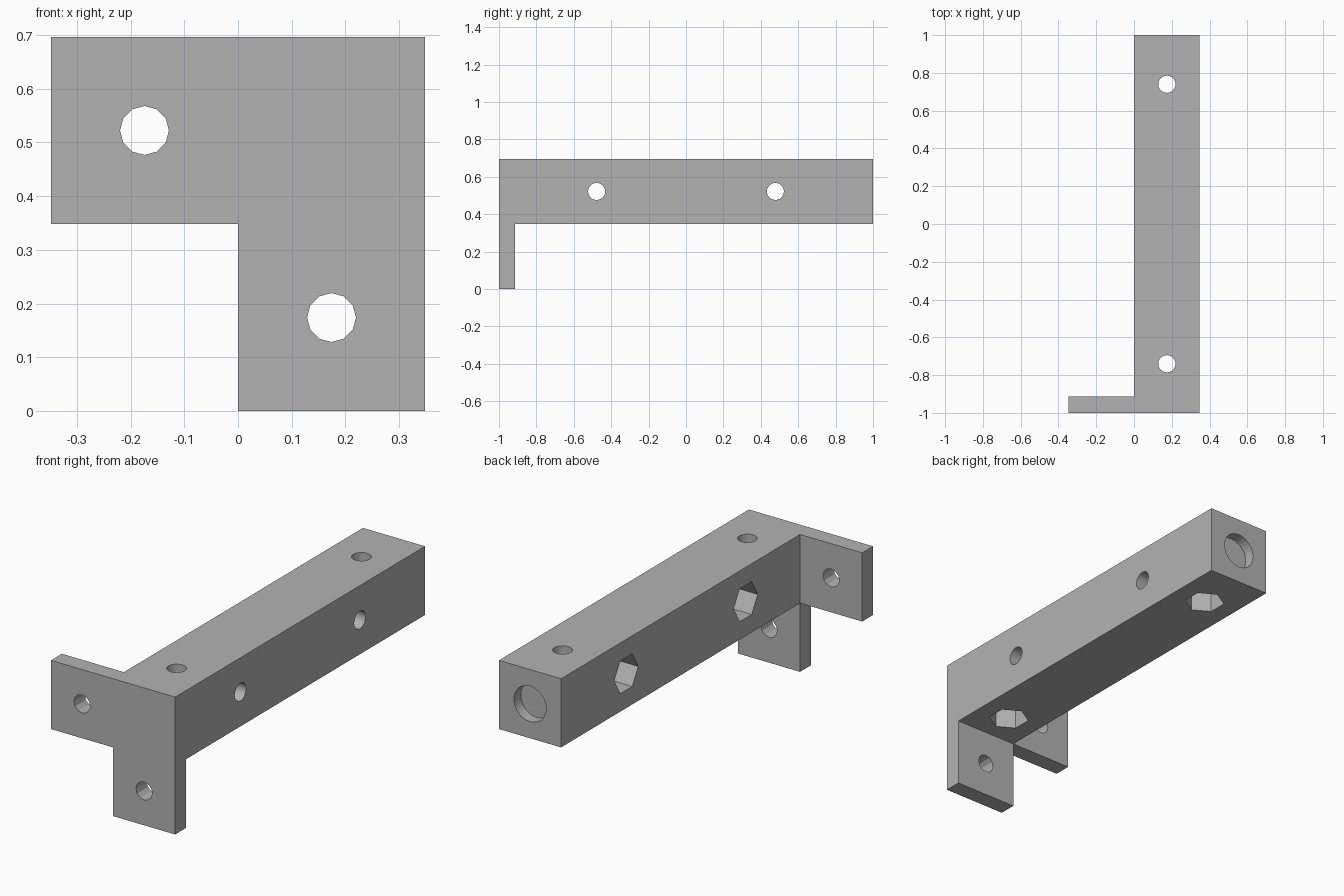
import bpy, bmesh, math
from mathutils import Matrix, Vector

cube = bpy.data.objects.get("Cube")
if cube:
    bpy.data.objects.remove(cube, do_unlink=True)

S = 0.348          # beam width and flange side
H = S / 2          # half of it
T = 0.087          # flange thickness
BORE = 0.0455      # screw hole radius
ZC = S + H         # beam axis height

grey = bpy.data.materials.new("plain grey")
grey.use_nodes = True
colour = (0.45, 0.45, 0.45, 1)
grey.diffuse_color = colour
grey.node_tree.nodes["Principled BSDF"].inputs["Base Color"].default_value = colour


def make_object(name, bm):
    bmesh.ops.recalc_face_normals(bm, faces=bm.faces)
    mesh = bpy.data.meshes.new(name)
    bm.to_mesh(mesh)
    bm.free()
    mesh.materials.append(grey)
    ob = bpy.data.objects.new(name, mesh)
    bpy.context.collection.objects.link(ob)
    return ob


def prism(bm, start, end, radius, sides):
    """Straight cutter from start to end, with a corner along y or z."""
    a, b = Vector(start), Vector(end)
    axis = (b - a).normalized()
    side = Vector((0, 0, 1)) if abs(axis.y) > 0.5 else Vector((0, 1, 0))
    other = axis.cross(side)
    rings = []
    for p in (a, b):
        rings.append([bm.verts.new(p + radius * (
            math.cos(t) * side + math.sin(t) * other))
            for t in (math.tau * i / sides for i in range(sides))])
    bm.faces.new(rings[0])
    bm.faces.new(rings[1])
    for i in range(sides):
        j = (i + 1) % sides
        bm.faces.new((rings[0][i], rings[0][j], rings[1][j], rings[1][i]))


# Body: L-shaped front plate, with the beam extruded back from its corner square
bm = bmesh.new()
outline = [(-S, S), (0, S), (0, 0), (S, 0), (S, 2 * S), (-S, 2 * S)]
face = bm.faces.new([bm.verts.new((x, -1, z)) for x, z in outline])
out = bmesh.ops.extrude_face_region(bm, geom=[face], use_keep_orig=True)
bmesh.ops.translate(bm, vec=(0, T, 0),
                    verts=[v for v in out["geom"] if isinstance(v, bmesh.types.BMVert)])
body = make_object("bracket_beam", bm)

bm = bmesh.new()
bmesh.ops.create_cube(bm, size=1, matrix=Matrix.Translation((H, 0, ZC))
                      @ Matrix.Diagonal((S, 2, S, 1)))
beam = make_object("beam_bar", bm)

# Screw holes
bm = bmesh.new()
for x, z in ((-H, ZC), (H, H)):
    prism(bm, (x, -1.1, z), (x, -0.8, z), BORE, 12)
for s in (-1, 1):
    prism(bm, (H, s * 0.74, 0.3), (H, s * 0.74, 0.8), BORE, 24)
    prism(bm, (-0.05, s * 0.478, ZC), (0.45, s * 0.478, ZC), BORE, 24)
holes = make_object("screw_hole_cutter", bm)

# Hexagonal nut pockets and the round recess in the rear end
bm = bmesh.new()
DEPTH = 0.21
for s in (-1, 1):
    prism(bm, (H, s * 0.74, S - 0.05), (H, s * 0.74, S + DEPTH), 0.096, 6)
    prism(bm, (-0.05, s * 0.478, ZC), (DEPTH, s * 0.478, ZC), 0.096, 6)
prism(bm, (H, 1.1, ZC), (H, 1 - 0.055, ZC), 0.09, 32)
pockets = make_object("pocket_cutter", bm)

# Join the bar to the plate, then cut
for op, tool in (("UNION", beam), ("DIFFERENCE", holes), ("DIFFERENCE", pockets)):
    mod = body.modifiers.new(tool.name, "BOOLEAN")
    mod.operation = op
    mod.solver = "EXACT"
    mod.object = tool
bpy.context.view_layer.update()
result = bpy.data.meshes.new_from_object(
    body.evaluated_get(bpy.context.evaluated_depsgraph_get()))
body.modifiers.clear()
body.data = result
for tool in (beam, holes, pockets):
    bpy.data.objects.remove(tool, do_unlink=True)

# Merge coplanar faces left by the join
bm = bmesh.new()
bm.from_mesh(result)
bmesh.ops.remove_doubles(bm, verts=bm.verts, dist=1e-5)
bmesh.ops.dissolve_limit(bm, angle_limit=0.01, verts=bm.verts, edges=bm.edges)
bm.to_mesh(result)
bm.free()
result.materials.clear()
result.materials.append(grey)
for p in result.polygons:
    p.material_index = 0
    p.use_smooth = False
